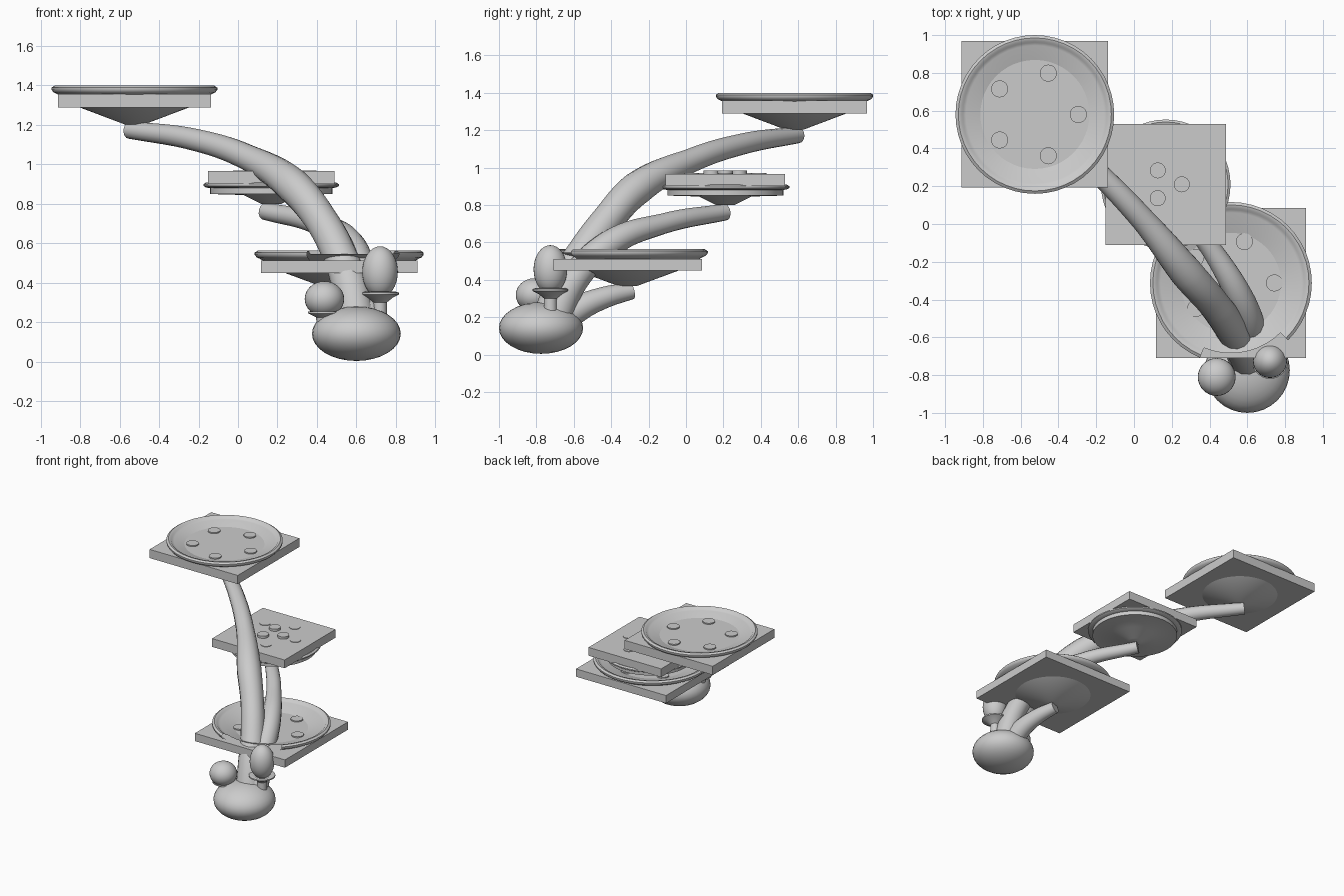
import bpy, bmesh
from math import pi, cos, sin, radians, atan2, degrees
from mathutils import Matrix

if "Cube" in bpy.data.objects:
    bpy.data.objects.remove(bpy.data.objects["Cube"])


def finish(bm, name, angle=40):
    bmesh.ops.recalc_face_normals(bm, faces=bm.faces)
    me = bpy.data.meshes.new(name)
    bm.to_mesh(me)
    bm.free()
    ob = bpy.data.objects.new(name, me)
    bpy.context.collection.objects.link(ob)
    smooth(ob, angle)
    return ob


def smooth(ob, angle=40):
    bpy.ops.object.select_all(action='DESELECT')
    ob.select_set(True)
    bpy.context.view_layer.objects.active = ob
    bpy.ops.object.shade_smooth_by_angle(angle=radians(angle))


def lathe(name, profile, centre, steps=48, gap=None):
    """Spin an (r, z) profile; gap = (start deg, end deg, min radius) removes part of the rim."""
    bm = bmesh.new()
    vs = [bm.verts.new((r, 0, z)) for r, z in profile]
    es = [bm.edges.new(p) for p in zip(vs, vs[1:])]
    bmesh.ops.spin(bm, geom=vs + es, cent=(0, 0, 0), axis=(0, 0, 1), angle=2 * pi, steps=steps)
    bmesh.ops.remove_doubles(bm, verts=bm.verts, dist=1e-4)
    if gap:
        doomed = []
        for f in bm.faces:
            c = f.calc_center_median()
            if gap[0] < degrees(atan2(c.y, c.x)) < gap[1] and c.xy.length > gap[2]:
                doomed.append(f)
        bmesh.ops.delete(bm, geom=doomed, context='FACES')
    bmesh.ops.translate(bm, verts=bm.verts, vec=centre)
    return finish(bm, name)


def box(name, centre, half, z0, z1):
    bm = bmesh.new()
    m = Matrix.Translation((centre[0], centre[1], (z0 + z1) / 2)) @ \
        Matrix.Diagonal((2 * half, 2 * half, z1 - z0, 1))
    bmesh.ops.create_cube(bm, size=1, matrix=m)
    return finish(bm, name)


def ball(name, centre, radii):
    bm = bmesh.new()
    m = Matrix.Translation(centre) @ Matrix.Diagonal((*radii, 1))
    bmesh.ops.create_uvsphere(bm, u_segments=32, v_segments=16, radius=1, matrix=m)
    return finish(bm, name, 60)


def pads(name, centre, z, count, ring, r):
    """Ring of small flat discs."""
    bm = bmesh.new()
    for i in range(count):
        a = 2 * pi * i / count
        m = Matrix.Translation((centre[0] + ring * cos(a), centre[1] + ring * sin(a), z))
        bmesh.ops.create_cone(bm, cap_ends=True, segments=20, radius1=r, radius2=r,
                              depth=0.02, matrix=m)
    return finish(bm, name)


def stem(name, pts):
    """Tapered tube through (x, y, z, radius) points."""
    cu = bpy.data.curves.new(name, 'CURVE')
    cu.dimensions = '3D'
    cu.bevel_depth = 1
    cu.bevel_resolution = 5
    cu.resolution_u = 8
    cu.use_fill_caps = True
    sp = cu.splines.new('BEZIER')
    sp.bezier_points.add(len(pts) - 1)
    for bp, p in zip(sp.bezier_points, pts):
        bp.co = p[:3]
        bp.radius = p[3]
        bp.handle_left_type = bp.handle_right_type = 'AUTO'
    ob = bpy.data.objects.new(name, cu)
    bpy.context.collection.objects.link(ob)
    bpy.ops.object.select_all(action='DESELECT')
    ob.select_set(True)
    bpy.context.view_layer.objects.active = ob
    bpy.ops.object.convert(target='MESH')
    smooth(bpy.context.object, 50)


# Dish profile, z relative to the rim
dish = [(0, -.18), (.05, -.18), (.275, -.095), (.395, -.025), (.41, -.018), (.42, -.005),
        (.42, .006), (.405, .016), (.388, .012), (.38, .002), (.365, -.002),
        (.26, -.035), (.12, -.085), (0, -.1)]
low_dish = [(r * 1.02, z) for r, z in dish]
mid_dish = [(0, -.095), (.05, -.095), (.14, -.05), (.31, -.045), (.31, -.015), (.33, -.012),
            (.343, -.004), (.343, .005), (.33, .013), (.315, .008), (.2, -.02), (0, -.035)]

top_c, mid_c, low_c = (-.525, .58), (.168, .21), (.513, -.312)

# Top platform
lathe("top_dish", dish, (*top_c, 1.383))
box("top_slab", top_c, .388, 1.288, 1.357)
pads("top_pads", top_c, 1.356, 5, .23, .045)

# Middle platform, slab lying over the dish
lathe("middle_dish", mid_dish, (*mid_c, .895))
box("middle_slab", mid_c, .32, .9, .966)
pads("middle_inner_pads", mid_c, .974, 3, .085, .042)
pads("middle_outer_pads", mid_c, .96, 5, .19, .04)

# Low platform, rim open where the stems pass
lathe("low_dish", low_dish, (*low_c, .547), gap=(-112, -45, .32))
box("low_slab", low_c, .397, .45, .512)
pads("low_pads", low_c, .511, 5, .23, .045)

# Stems
stem("tall_stem", [(.61, -.74, .15, .1), (.57, -.65, .38, .095), (.52, -.56, .53, .088),
                   (.42, -.42, .72, .085), (.28, -.26, .89, .09), (.05, .02, 1.035, .066),
                   (-.22, .3, 1.125, .057), (-.55, .6, 1.175, .045)])
stem("middle_stem", [(.65, -.72, .15, .09), (.63, -.6, .4, .08), (.57, -.41, .59, .075),
                     (.4, -.12, .7, .055), (.14, .21, .762, .045)])
stem("low_stem", [(.6, -.72, .13, .1), (.6, -.6, .23, .075), (.565, -.45, .3, .06),
                  (.51, -.29, .34, .045)])

# Base bulb
ball("base_bulb", (.6, -.775, .142), (.225, .225, .138))

# Small ball on a little saucer
ball("small_ball", (.438, -.81, .318), (.1, .1, .09))
lathe("ball_saucer", [(0, .18), (.04, .18), (.045, .225), (.085, .245), (.085, .255), (0, .255)],
      (.44, -.8, 0), 32)

# Egg in a stemmed cup
ball("egg", (.72, -.725, .455), (.09, .09, .13))
lathe("egg_cup", [(0, .18), (.036, .18), (.034, .3), (.065, .325), (.095, .34),
                  (.095, .35), (.08, .355), (.05, .345), (0, .345)], (.72, -.725, 0), 32)
